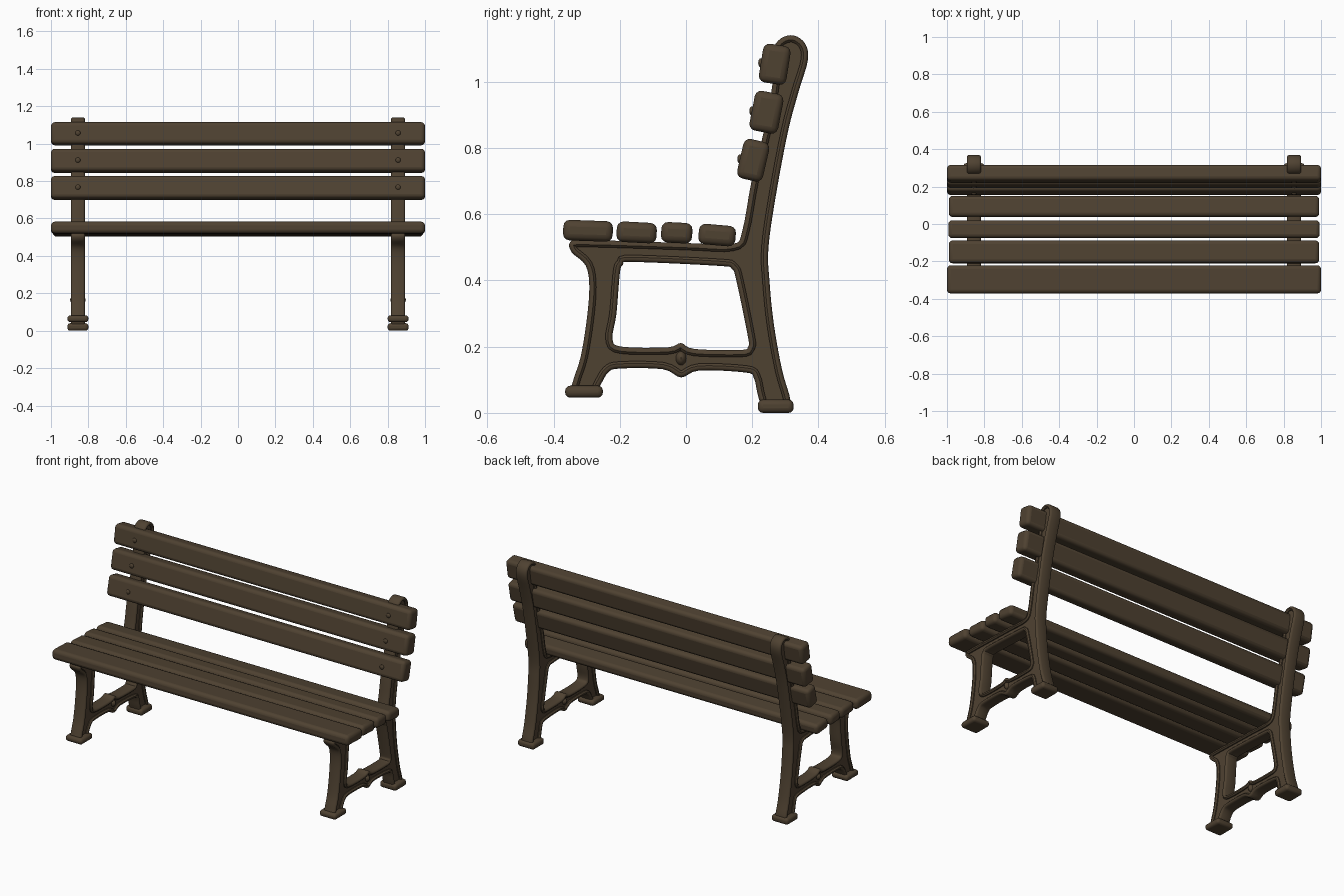
import bpy, bmesh, math
from mathutils import Vector, Matrix

cube = bpy.data.objects.get("Cube")
if cube:
    bpy.data.objects.remove(cube)

BROWN = (0.078, 0.054, 0.031, 1)
mat = bpy.data.materials.new("dark brown")
mat.use_nodes = True
mat.diffuse_color = BROWN
bsdf = mat.node_tree.nodes["Principled BSDF"]
bsdf.inputs["Base Color"].default_value = BROWN
bsdf.inputs["Roughness"].default_value = 0.8


def finish(name, bm, loc=(0, 0, 0), tilt=0, bevel=0):
    bmesh.ops.recalc_face_normals(bm, faces=bm.faces)
    mesh = bpy.data.meshes.new(name)
    bm.to_mesh(mesh)
    bm.free()
    mesh.materials.append(mat)
    ob = bpy.data.objects.new(name, mesh)
    bpy.context.collection.objects.link(ob)
    ob.location = loc
    ob.rotation_euler.x = math.radians(tilt)
    if bevel:
        mod = ob.modifiers.new("rounded edges", 'BEVEL')
        mod.width = bevel
        mod.segments = 3
    bpy.ops.object.select_all(action='DESELECT')
    ob.select_set(True)
    bpy.context.view_layer.objects.active = ob
    bpy.ops.object.shade_smooth_by_angle(angle=math.radians(40))
    return ob


def block(name, loc, size, tilt=0, bevel=0.015):
    bm = bmesh.new()
    bmesh.ops.create_cube(bm, size=1, matrix=Matrix.Diagonal((*size, 1)))
    return finish(name, bm, loc, tilt, bevel)


def dome(name, loc, size):
    bm = bmesh.new()
    bmesh.ops.create_uvsphere(bm, u_segments=16, v_segments=8, radius=1,
                              matrix=Matrix.Diagonal((*size, 1)))
    return finish(name, bm, loc)


def smooth_loop(points, steps=4):
    """Closed Catmull-Rom curve through the points."""
    p = [Vector(q) for q in points]
    n = len(p)
    out = []
    for i in range(n):
        a, b, c, d = p[i - 1], p[i], p[(i + 1) % n], p[(i + 2) % n]
        for k in range(steps):
            t = k / steps
            out.append(b + (c - a) * t / 2 + (2 * a - 5 * b + 4 * c - d) * t * t / 2
                       + (3 * b - a - 3 * c + d) * t ** 3 / 2)
    return out


def offset_loop(loop, dist):
    """Move a clockwise loop inward by dist."""
    out = []
    for i, p in enumerate(loop):
        t = (loop[(i + 1) % len(loop)] - loop[i - 1]).normalized()
        out.append(p + Vector((t.y, -t.x)) * dist)
    return out


def rim(name, loop, side, x):
    """Raised rounded border swept along a loop."""
    half = [(0.027, 0), (0.034, 0.003), (0.037, 0.008), (0.037, 0.014), (0.03, 0.021)]
    section = half + [(-w, d) for w, d in reversed(half)]
    bm = bmesh.new()
    rings = [[bm.verts.new((w, *p)) for p in offset_loop(loop, d * side)] for w, d in section]
    n = len(loop)
    for i, ring in enumerate(rings):
        prev = rings[i - 1]
        for j in range(n):
            k = (j + 1) % n
            bm.faces.new((prev[j], prev[k], ring[k], ring[j]))
    finish(name, bm, (x, 0, 0))


def web(name, loops, x, half=0.024):
    """Thin recessed plate between the loops."""
    bm = bmesh.new()
    edges = []
    for loop in loops:
        vs = [bm.verts.new((-half, *p)) for p in loop]
        edges += [bm.edges.new((vs[i - 1], vs[i])) for i in range(len(vs))]
    bmesh.ops.triangle_fill(bm, edges=edges, use_beauty=True, normal=(1, 0, 0))
    res = bmesh.ops.extrude_face_region(bm, geom=bm.faces[:])
    verts = [g for g in res["geom"] if isinstance(g, bmesh.types.BMVert)]
    bmesh.ops.translate(bm, verts=verts, vec=(2 * half, 0, 0))
    finish(name, bm, (x, 0, 0))


# Cast side frame: outer outline and opening, both clockwise in (y, z)
outer = smooth_loop([
    (-0.345, 0.06), (-0.34, 0.1), (-0.318, 0.17), (-0.3, 0.28), (-0.292, 0.38),
    (-0.303, 0.445), (-0.345, 0.485), (-0.35, 0.515), (-0.3, 0.522), (0, 0.513),
    (0.14, 0.51), (0.17, 0.55), (0.198, 0.7), (0.235, 0.85), (0.262, 1.0),
    (0.262, 1.09), (0.285, 1.13), (0.325, 1.14), (0.36, 1.115), (0.368, 1.065),
    (0.34, 0.97), (0.308, 0.85), (0.272, 0.66), (0.249, 0.5), (0.252, 0.4),
    (0.265, 0.27), (0.29, 0.13), (0.315, 0.04), (0.3, 0.02), (0.235, 0.02),
    (0.218, 0.05), (0.205, 0.105), (0.18, 0.122), (0.04, 0.128), (-0.015, 0.107),
    (-0.07, 0.132), (-0.2, 0.134), (-0.235, 0.122), (-0.258, 0.085), (-0.275, 0.06)])
opening = smooth_loop([
    (-0.222, 0.225), (-0.21, 0.3), (-0.2, 0.42), (-0.19, 0.448), (-0.16, 0.456),
    (0.1, 0.444), (0.138, 0.435), (0.152, 0.4), (0.187, 0.23), (0.187, 0.2),
    (0.165, 0.19), (0.025, 0.193), (-0.015, 0.211), (-0.055, 0.198), (-0.195, 0.2)])

FRAME_X = 0.856
for side, x in (("left", FRAME_X), ("right", -FRAME_X)):
    web(side + "_frame_web", [offset_loop(outer, 0.01), offset_loop(opening, -0.01)], x)
    rim(side + "_frame_outer_rim", outer, 1, x)
    rim(side + "_frame_opening_rim", opening, -1, x)
    block(side + "_front_foot", (x, -0.308, 0.064), (0.112, 0.114, 0.036))
    block(side + "_rear_foot", (x, 0.271, 0.02), (0.112, 0.108, 0.04))
    dome(side + "_crossbar_boss", (x, -0.015, 0.165), (0.042, 0.02, 0.026))

# Seat and back slats: name, length, centre y, centre z, depth, height, tilt
slats = [
    ("seat_slat_front", 2.0, -0.296, 0.55, 0.15, 0.062, -2),
    ("seat_slat_second", 1.98, -0.149, 0.545, 0.121, 0.062, -3),
    ("seat_slat_third", 1.985, -0.028, 0.544, 0.094, 0.062, -3),
    ("seat_slat_rear", 1.98, 0.094, 0.537, 0.112, 0.062, -5),
    ("back_slat_top", 2.0, 0.268, 1.053, 0.084, 0.118, -9),
    ("back_slat_middle", 2.0, 0.243, 0.908, 0.088, 0.122, -11),
    ("back_slat_bottom", 2.0, 0.203, 0.763, 0.08, 0.122, -13)]
for name, length, y, z, depth, height, tilt in slats:
    block(name, (0, y, z), (length, depth, height), tilt, 0.02)
    # Bolt heads where the back slats meet the frames
    if name.startswith("back"):
        for x in (-FRAME_X, FRAME_X):
            dome(name + "_bolt", (x, y - depth / 2, z + 0.004), (0.014, 0.008, 0.014))
